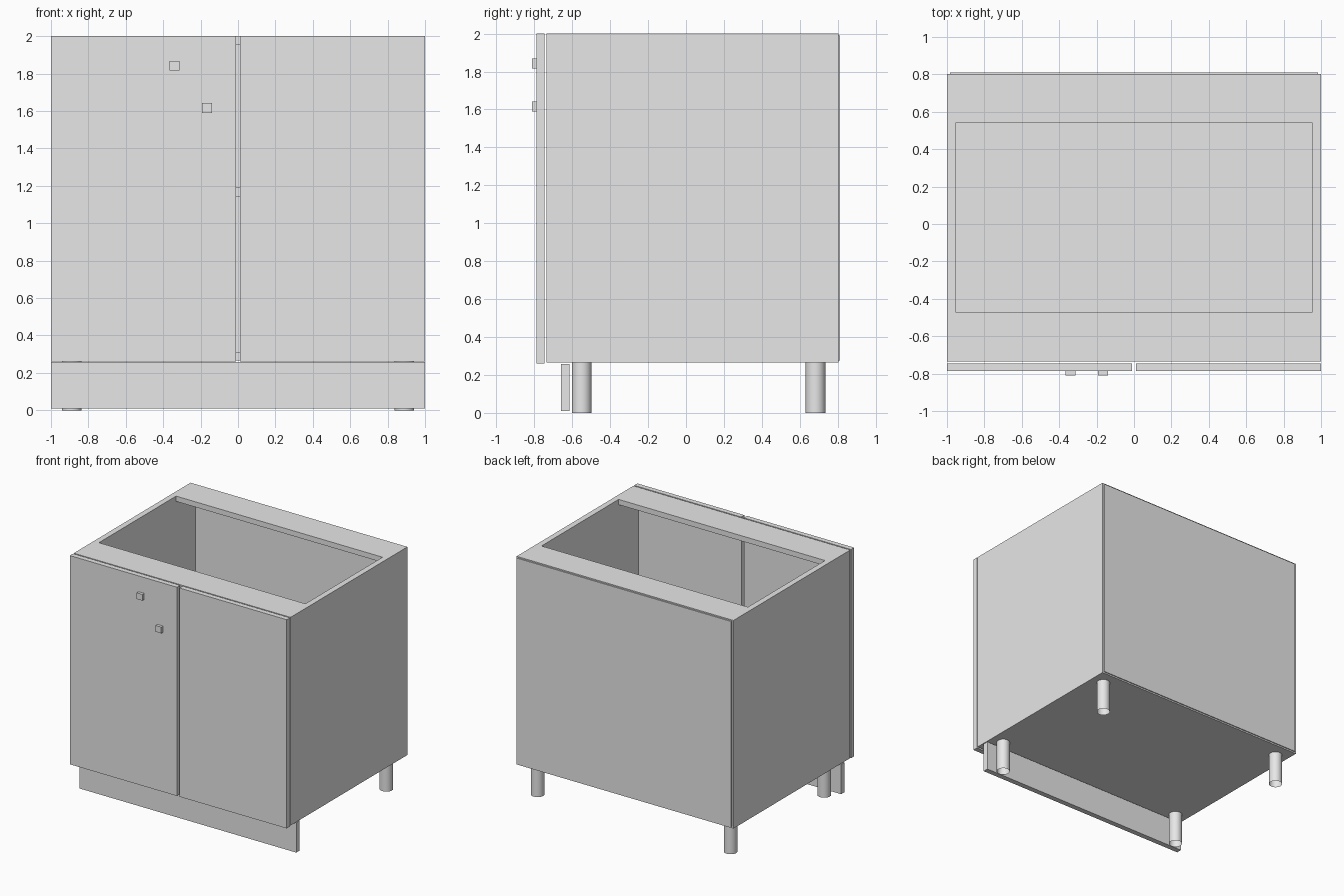
import bpy
import bmesh

if "Cube" in bpy.data.objects:
    bpy.data.objects.remove(bpy.data.objects["Cube"], do_unlink=True)

# Single flat colour
grey = bpy.data.materials.new("light_grey")
grey.use_nodes = True
colour = (0.8, 0.8, 0.8, 1)
grey.diffuse_color = colour
grey.node_tree.nodes["Principled BSDF"].inputs["Base Color"].default_value = colour


def add_object(name, bm):
    mesh = bpy.data.meshes.new(name)
    bm.to_mesh(mesh)
    bm.free()
    mesh.materials.append(grey)
    obj = bpy.data.objects.new(name, mesh)
    bpy.context.collection.objects.link(obj)
    return obj


def board(name, xs, ys, zs):
    """Box spanning the given (low, high) range on each axis."""
    bm = bmesh.new()
    bmesh.ops.create_cube(bm, size=1)
    for v in bm.verts:
        v.co = [r[0] if c < 0 else r[1] for c, r in zip(v.co, (xs, ys, zs))]
    return add_object(name, bm)


def leg(name, x, y):
    """Round leg, open at its ends."""
    bm = bmesh.new()
    bmesh.ops.create_cone(bm, cap_ends=False, segments=32,
                          radius1=0.052, radius2=0.052, depth=LEG_TOP)
    for f in bm.faces:
        f.smooth = True
    obj = add_object(name, bm)
    obj.location = (x, y, LEG_TOP / 2)


LEG_TOP = 0.265
FRONT, BACK = -0.735, 0.803
INNER = (-0.952, 0.952)

# Sides, doors and legs, mirrored left and right
for side, s in (("left", 1), ("right", -1)):
    board(side + "_side_panel", sorted((s * 0.952, s)), (FRONT, BACK), (LEG_TOP, 2))
    board(side + "_door", sorted((s * 0.012, s)), (-0.787, -0.745), (0.26, 2))
    leg(side + "_front_leg", s * 0.89, -0.55)
    leg(side + "_back_leg", s * 0.89, 0.683)

# Carcass boards
board("bottom_panel", INNER, (FRONT, BACK), (LEG_TOP, 0.31))
board("shelf", INNER, (-0.72, BACK), (1.142, 1.19))
board("front_top_rail", INNER, (FRONT, -0.472), (1.956, 2))
board("back_top_rail", INNER, (0.544, BACK), (1.956, 2))
board("back_panel", (-0.985, 0.985), (BACK, 0.811), (0.277, 1.99))
board("plinth", (-1, 1), (-0.66, -0.615), (0.01, 0.258))

# Square knobs
for name, x, z in (("upper_knob", -0.34, 1.842), ("lower_knob", -0.166, 1.616)):
    board(name, (x - 0.026, x + 0.026), (-0.811, -0.787), (z - 0.026, z + 0.026))
